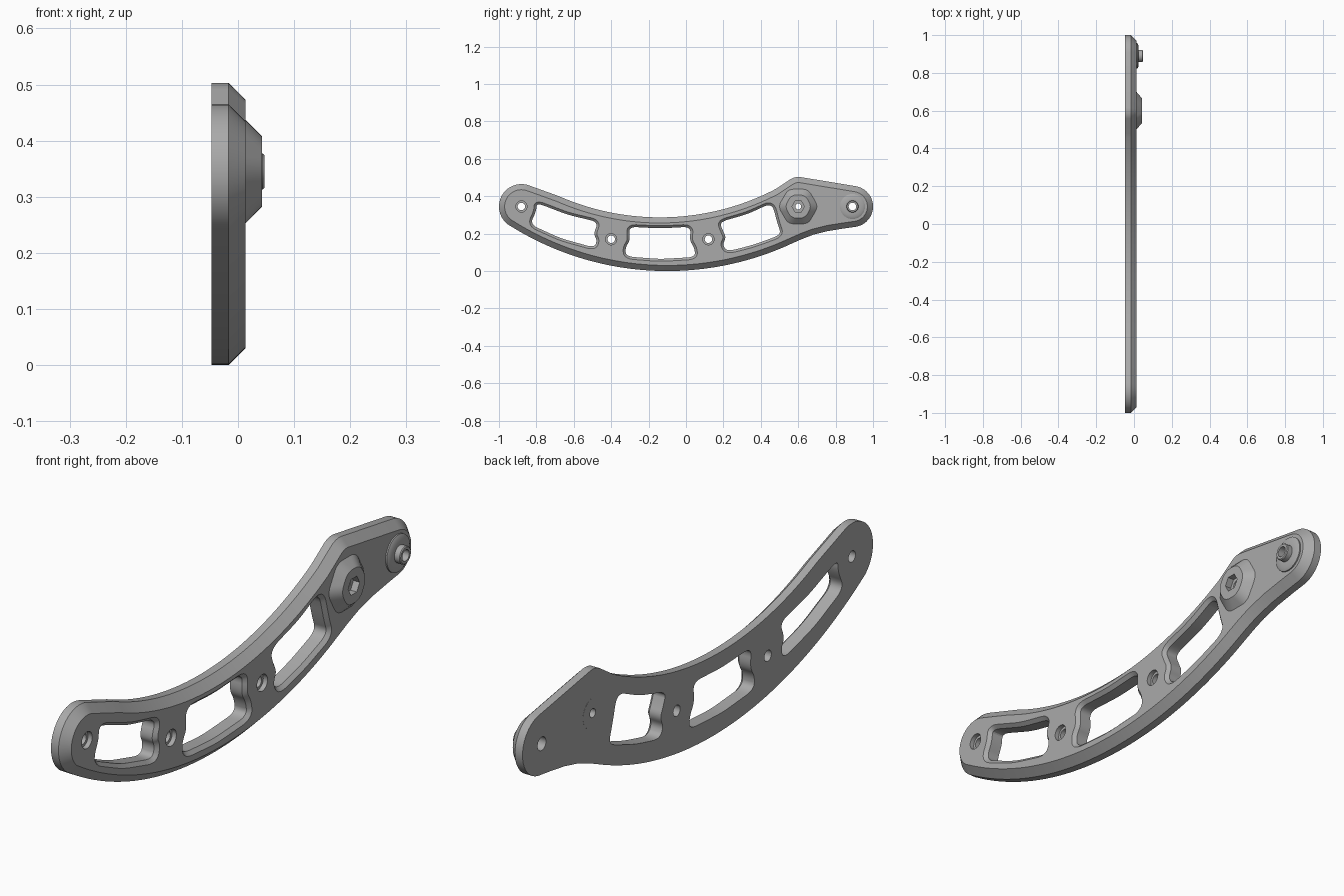
import bpy, bmesh
from math import sin, cos, pi, radians
from mathutils import Vector

if "Cube" in bpy.data.objects:
    bpy.data.objects.remove(bpy.data.objects["Cube"])

metal = bpy.data.materials.new("grey_metal")
metal.use_nodes = True
grey = (0.4, 0.4, 0.4, 1)
metal.diffuse_color = grey
metal.node_tree.nodes["Principled BSDF"].inputs["Base Color"].default_value = grey

BACK, EDGE, FACE = -0.047, -0.017, 0.013   # plate levels along x


# Profile helpers: all profiles are (y, z) points, counter-clockwise
def arc(y, z, r, a, b, n):
    angles = [radians(a + (b - a) * i / n) for i in range(n + 1)]
    return [Vector((y + r * cos(t), z + r * sin(t))) for t in angles]


def ngon(y, z, r, n=32):
    return arc(y, z, r, 0, 360, n)[:-1]


def rounded(corners, r, n=6):
    pts, c = [], [Vector(p) for p in corners]
    for i, p in enumerate(c):
        ends = []
        for q in (c[i - 1], c[(i + 1) % len(c)]):
            d = q - p
            ends.append(p + d.normalized() * min(r, d.length * 0.48))
        a, b = ends
        for k in range(n + 1):
            t = k / n
            pts.append(a * (1 - t) ** 2 + p * 2 * t * (1 - t) + b * t * t)
    return pts


def offset(pts, d):
    out = []
    for i, p in enumerate(pts):
        u = (p - pts[i - 1]).normalized()
        v = (pts[(i + 1) % len(pts)] - p).normalized()
        m = Vector((u.y + v.y, -u.x - v.x)).normalized()
        out.append(p + m * d / max(0.5, m.dot(Vector((u.y, -u.x)))))
    return out


# Solid through a stack of (x, profile) rings; closed joins last ring to first
def loft(name, rings, closed=False):
    bm = bmesh.new()
    loops = [[bm.verts.new((x, p.x, p.y)) for p in pts] for x, pts in rings]
    n = len(loops[0])
    pairs = list(zip(loops, loops[1:]))
    if closed:
        pairs.append((loops[-1], loops[0]))
    else:
        bm.faces.new(loops[0][::-1])
        bm.faces.new(loops[-1])
    for a, b in pairs:
        for i in range(n):
            j = (i + 1) % n
            bm.faces.new((a[i], a[j], b[j], b[i]))
    bmesh.ops.recalc_face_normals(bm, faces=bm.faces)
    mesh = bpy.data.meshes.new(name)
    bm.to_mesh(mesh)
    bm.free()
    mesh.materials.append(metal)
    ob = bpy.data.objects.new(name, mesh)
    bpy.context.collection.objects.link(ob)
    return ob


def turned(name, y, z, profile, closed=False):
    return loft(name, [(x, ngon(y, z, r)) for x, r in profile], closed)


def select(ob):
    bpy.ops.object.select_all(action='DESELECT')
    ob.select_set(True)
    bpy.context.view_layer.objects.active = ob


def cut(ob, cutters):
    select(ob)
    for c in cutters:
        c.hide_render = True
        mod = ob.modifiers.new("cut", 'BOOLEAN')
        mod.operation, mod.solver, mod.object = 'DIFFERENCE', 'EXACT', c
        bpy.ops.object.modifier_apply(modifier=mod.name)
        bpy.data.objects.remove(c)


# Curved arm plate with a chamfered front rim
outline = arc(-0.10, 1.58, 1.58, -122.3, -65, 48)
outline += [Vector(p) for p in ((0.62, 0.171), (0.68, 0.194), (0.76, 0.214), (0.84, 0.227))]
outline += arc(0.89, 0.345, 0.11, -80, 80, 20)
outline += arc(0.602, 0.418, 0.085, 80, 121, 8)
outline += arc(-0.14, 1.629, 1.342, -62.5, -113.7, 48)
outline += arc(-0.88, 0.345, 0.12, 68, 237, 22)
plate = loft("arm_plate", [(BACK, outline), (EDGE, outline), (FACE, offset(outline, -0.03))])

# Three windows, waisted around the bolt holes
windows = [
    [(-0.835, 0.25), (-0.67, 0.175), (-0.49, 0.125), (-0.475, 0.165), (-0.495, 0.20),
     (-0.468, 0.262), (-0.63, 0.30), (-0.80, 0.365), (-0.80, 0.32)],
    [(-0.32, 0.078), (-0.14, 0.064), (0.05, 0.075), (0.045, 0.125), (0.018, 0.165),
     (0.028, 0.237), (-0.14, 0.228), (-0.308, 0.237), (-0.298, 0.165), (-0.325, 0.125)],
    [(0.22, 0.105), (0.36, 0.14), (0.51, 0.195), (0.49, 0.25), (0.46, 0.365),
     (0.33, 0.305), (0.18, 0.262), (0.195, 0.22), (0.215, 0.18), (0.195, 0.14)],
]
cutters = []
for w in windows:
    p = rounded(w, 0.045)
    cutters.append(loft("window_cutter", [(-0.06, p), (0, p), (0.02, offset(p, 0.02))]))

# Counterbored bolt holes and the plain pivot hole
for y, z in ((-0.88, 0.345), (-0.40, 0.17), (0.12, 0.17)):
    cutters.append(turned("hole_cutter", y, z,
                          [(-0.06, 0.02), (-0.004, 0.02), (-0.004, 0.03), (0.03, 0.03)]))
cutters.append(turned("pivot_cutter", 0.89, 0.345, [(-0.06, 0.024), (0.03, 0.024)]))
cutters.append(turned("boss_bore_cutter", 0.60, 0.345, [(-0.06, 0.016), (0.03, 0.016)]))
cut(plate, cutters)

# Tapered hexagonal boss with a hexagonal socket
boss = loft("hex_boss", [(x, rounded(ngon(0.60, 0.345, r, 6), 0.03))
                         for x, r in ((0.01, 0.107), (FACE, 0.107), (0.043, 0.072))])
cut(boss, [loft("socket_cutter", [(x, ngon(0.60, 0.345, 0.033, 6)) for x in (0.018, 0.06)]),
           turned("bore_cutter", 0.60, 0.345, [(-0.02, 0.016), (0.03, 0.016)])])

# Flush ring behind the boss
back_ring = turned("back_ring", 0.60, 0.345,
                   [(-0.042, 0.016), (-0.042, 0.055), (-0.0475, 0.055), (-0.0475, 0.016)], True)

# Washer and bushing at the pivot end
bushing = turned("pivot_bushing", 0.89, 0.345,
                 [(0.008, 0.02), (0.008, 0.067), (0.018, 0.067), (0.024, 0.056), (0.024, 0.032),
                  (0.044, 0.032), (0.047, 0.029), (0.047, 0.02)], True)

for part in (plate, boss, back_ring, bushing):
    select(part)
    bpy.ops.object.shade_smooth_by_angle(angle=radians(30))
